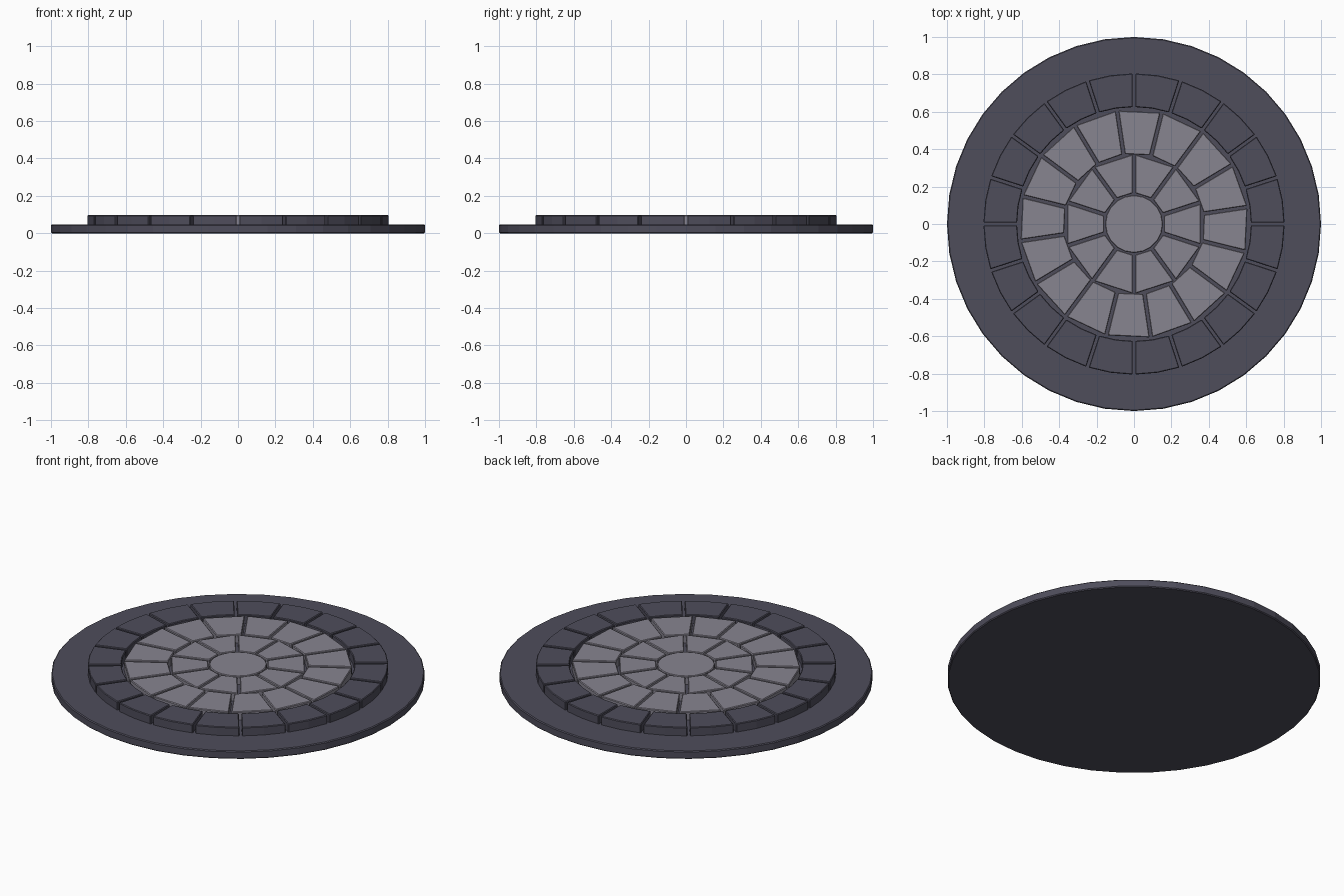
import bpy
import bmesh
from math import cos, sin, radians
from mathutils import Vector

if "Cube" in bpy.data.objects:
    bpy.data.objects.remove(bpy.data.objects["Cube"])


def make_material(name, rgb):
    mat = bpy.data.materials.new(name)
    mat.use_nodes = True
    color = (*rgb, 1.0)
    mat.diffuse_color = color
    mat.node_tree.nodes["Principled BSDF"].inputs["Base Color"].default_value = color
    return mat


dark_stone = make_material("dark slate", (0.077, 0.074, 0.105))
light_stone = make_material("light grey stone", (0.245, 0.232, 0.28))

BASE_TOP = 0.047
STONE_TOP = 0.097
GAP = 0.014


def polar(radius, degrees):
    return Vector((radius * cos(radians(degrees)), radius * sin(radians(degrees)), 0))


def add_prism(bm, outline, z0, z1):
    """Extrude a flat outline between two heights."""
    bottom = [bm.verts.new((p.x, p.y, z0)) for p in outline]
    top = [bm.verts.new((p.x, p.y, z1)) for p in outline]
    bm.faces.new(bottom[::-1])
    bm.faces.new(top)
    for i in range(len(outline)):
        j = (i + 1) % len(outline)
        bm.faces.new((bottom[i], bottom[j], top[j], top[i]))


def finish(bm, name, material, bevel):
    mesh = bpy.data.meshes.new(name)
    bm.to_mesh(mesh)
    bm.free()
    mesh.materials.append(material)
    obj = bpy.data.objects.new(name, mesh)
    bpy.context.collection.objects.link(obj)
    mod = obj.modifiers.new("soft edges", "BEVEL")
    mod.width = bevel
    mod.segments = 1
    mod.limit_method = "ANGLE"
    mod.angle_limit = radians(50)
    return obj


def disc(name, radius, sides, z0, z1, material, bevel):
    bm = bmesh.new()
    add_prism(bm, [polar(radius, 360 * i / sides) for i in range(sides)], z0, z1)
    return finish(bm, name, material, bevel)


def stone_ring(name, inner, outer, count, offset, steps, material):
    """Ring of wedge stones separated by parallel-sided joints."""
    bm = bmesh.new()
    span = 360 / count

    def arc(radius, start):
        points = [polar(radius, start + span * s / steps) for s in range(steps + 1)]
        # pull both ends in by half a joint
        points[0] += polar(GAP / 2, start + 90)
        points[-1] += polar(GAP / 2, start + span - 90)
        return points

    for i in range(count):
        start = offset + i * span
        add_prism(bm, arc(outer, start) + arc(inner, start)[::-1], BASE_TOP - 0.01, STONE_TOP)
    return finish(bm, name, material, 0.004)


# Wide base slab
disc("base_slab", 1.0, 40, 0, BASE_TOP, dark_stone, 0.005)

# Raised dark border
stone_ring("border_stones", 0.625, 0.805, 20, 0, 2, dark_stone)

# Light paving inside the border
stone_ring("outer_paving", 0.377, 0.612, 16, 8.5, 1, light_stone)
stone_ring("inner_paving", 0.165, 0.372, 10, 18, 1, light_stone)
disc("centre_stone", 0.155, 20, BASE_TOP - 0.01, STONE_TOP, light_stone, 0.004)
